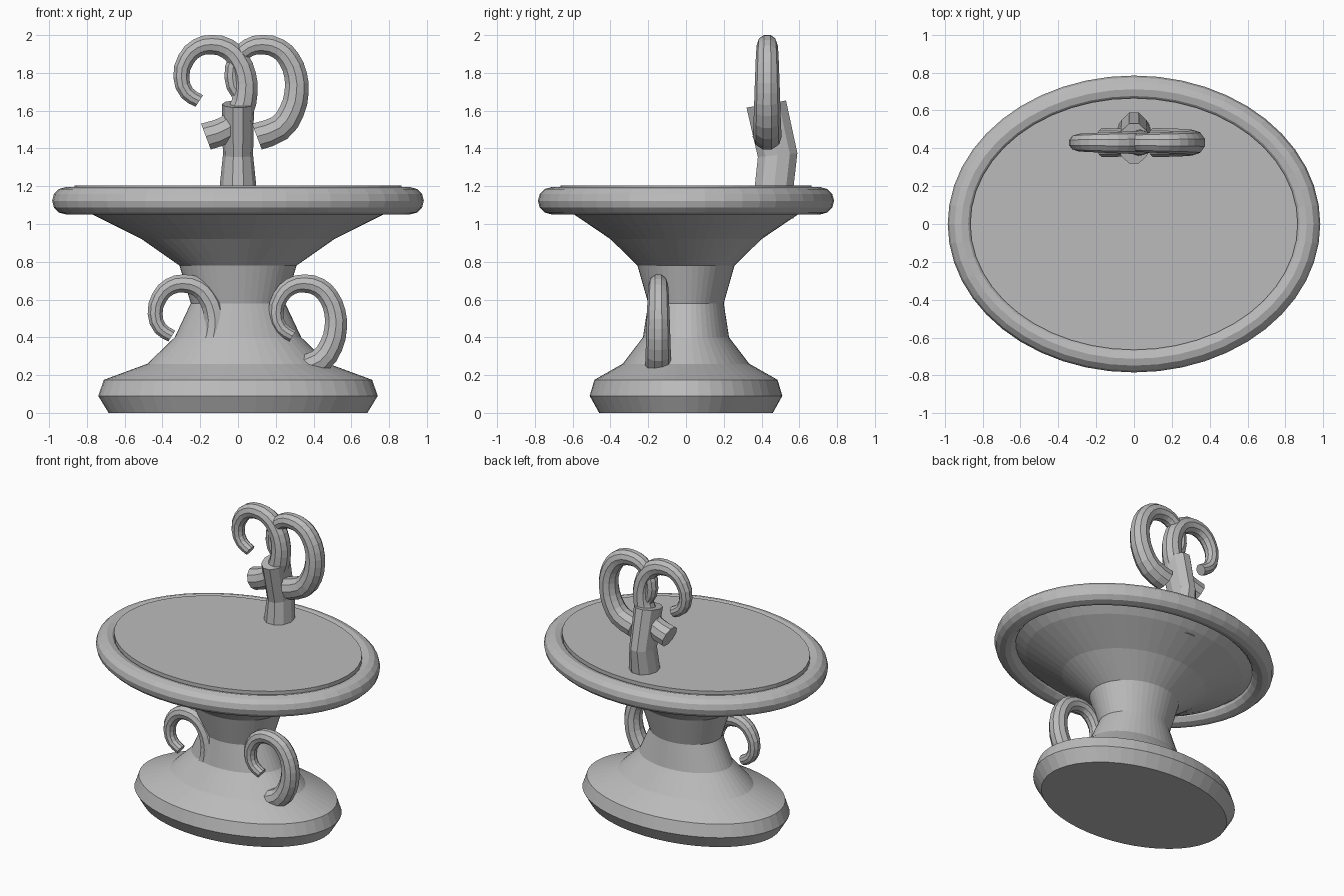
import bpy, bmesh, math
from mathutils import Vector

cube = bpy.data.objects.get("Cube")
if cube:
    bpy.data.objects.remove(cube, do_unlink=True)

GREY = (0.5, 0.5, 0.5, 1)
stone = bpy.data.materials.new("grey_stone")
stone.use_nodes = True
stone.diffuse_color = GREY
stone.node_tree.nodes["Principled BSDF"].inputs["Base Color"].default_value = GREY


def loft(name, rings, sides, closed=False):
    """Join elliptical rings (centre, x radius, y radius, y slope) into one skin."""
    bm = bmesh.new()
    loops = []
    for centre, rx, ry, slope in rings:
        loop = []
        for i in range(sides):
            a = math.tau * i / sides
            y = ry * math.sin(a)
            loop.append(bm.verts.new(Vector(centre) + Vector((rx * math.cos(a), y, slope * y))))
        loops.append(loop)
    pairs = list(zip(loops, loops[1:]))
    if closed:
        pairs.append((loops[-1], loops[0]))
    else:
        bm.faces.new(loops[0][::-1])
        bm.faces.new(loops[-1])
    for low, high in pairs:
        for i in range(sides):
            j = (i + 1) % sides
            bm.faces.new((low[i], low[j], high[j], high[i]))
    bmesh.ops.recalc_face_normals(bm, faces=bm.faces)
    mesh = bpy.data.meshes.new(name)
    bm.to_mesh(mesh)
    bm.free()
    mesh.materials.append(stone)
    obj = bpy.data.objects.new(name, mesh)
    bpy.context.collection.objects.link(obj)
    return obj


# Pedestal and bowl: z, x radius, y radius
profile = [(0, .685, .46), (.09, .74, .51), (.175, .71, .485), (.26, .48, .335),
           (.40, .335, .228), (.58, .25, .20), (.78, .31, .257), (.92, .51, .40),
           (1.05, .77, .592), (1.12, .865, .665), (1.205, .865, .665)]
loft("pedestal_and_bowl", [((0, 0, z), rx, ry, 0) for z, rx, ry in profile], 48)

# Rounded rim around the bowl
TUBE = 0.072
rim = []
for k in range(12):
    a = math.tau * k / 12
    out = TUBE * math.cos(a)
    rim.append(((0, 0, 1.123 + TUBE * math.sin(a)), .912 + out, .712 + out, 0))
loft("bowl_rim", rim, 48, closed=True)

# Bent spout post
loft("spout_post", [((0, .463, 1.03), .105, .112, 0), ((0, .467, 1.2), .097, .108, 0),
                    ((0, .485, 1.365), .08, .11, .1), ((0, .425, 1.635), .085, .11, .18)], 10)

# Scroll path relative to its crown, thin tip to thick end
scroll = [(-.065, -.299), (-.13, -.257), (-.16, -.172), (-.135, -.077), (-.075, -.017),
          (0, 0), (.085, -.022), (.14, -.077), (.175, -.162), (.18, -.252),
          (.155, -.352), (.09, -.442), (-.03, -.487)]


def add_scroll(name, crown, scale):
    curve = bpy.data.curves.new(name, "CURVE")
    curve.dimensions = "3D"
    curve.bevel_depth = 1
    curve.bevel_resolution = 3
    curve.resolution_u = 2
    curve.use_fill_caps = True
    spline = curve.splines.new("BEZIER")
    spline.bezier_points.add(len(scroll) - 1)
    for i, (point, (x, z)) in enumerate(zip(spline.bezier_points, scroll)):
        point.co = Vector(crown) + scale * Vector((x, 0, z))
        point.radius = scale * (.038 + .039 * i / (len(scroll) - 1))
        point.handle_left_type = point.handle_right_type = "AUTO"
    temp = bpy.data.objects.new(name + "_path", curve)
    bpy.context.collection.objects.link(temp)
    bpy.context.view_layer.update()
    graph = bpy.context.evaluated_depsgraph_get()
    mesh = bpy.data.meshes.new_from_object(temp.evaluated_get(graph))
    bpy.data.objects.remove(temp, do_unlink=True)
    mesh.materials.clear()
    mesh.materials.append(stone)
    mesh.shade_flat()
    bpy.context.collection.objects.link(bpy.data.objects.new(name, mesh))


# Two scrolls on the spout and two on the pedestal, all curling the same way
add_scroll("spout_scroll_right", (-.14, .43, 1.95), 1)
add_scroll("spout_scroll_left", (.13, .43, 1.95), 1)
add_scroll("pedestal_scroll_right", (-.29, -.147, .685), .93)
add_scroll("pedestal_scroll_left", (.35, -.147, .685), .93)
